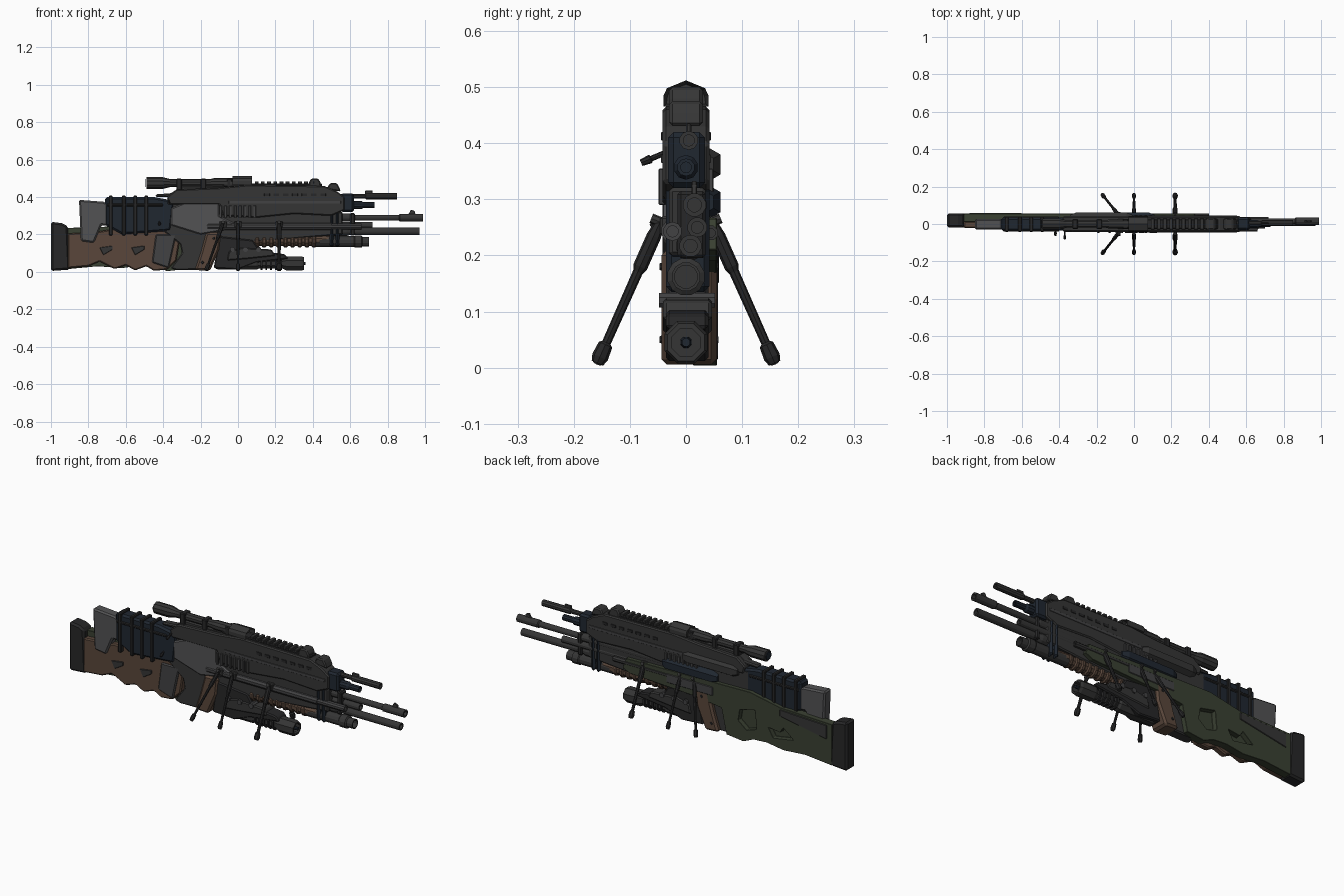
import bpy, bmesh, math
from mathutils import Vector

if "Cube" in bpy.data.objects:
    bpy.data.objects.remove(bpy.data.objects["Cube"])

def mat(name, c):
    m = bpy.data.materials.new(name)
    m.diffuse_color = (*c, 1)
    m.use_nodes = True
    m.node_tree.nodes["Principled BSDF"].inputs["Base Color"].default_value = m.diffuse_color
    return m

DARK = mat("gunmetal", (0.036, 0.036, 0.036))
BLACK = mat("black", (0.02, 0.02, 0.021))
NAVY = mat("navy", (0.014, 0.02, 0.03))
GREY = mat("steel_grey", (0.085, 0.085, 0.088))
MID = mat("mid_grey", (0.055, 0.055, 0.057))
BROWN = mat("brown", (0.1, 0.062, 0.043))
GREEN = mat("green", (0.042, 0.052, 0.032))

def finish(bm, name, m):
    bmesh.ops.recalc_face_normals(bm, faces=bm.faces)
    me = bpy.data.meshes.new(name)
    bm.to_mesh(me); bm.free()
    ob = bpy.data.objects.new(name, me)
    bpy.context.collection.objects.link(ob)
    me.materials.append(m)
    return ob

def prism(name, pts, y0, y1, m, bevel=0.006):
    """Side outline in x,z extruded across y with chamfered edges."""
    bm = bmesh.new()
    f = bm.faces.new([bm.verts.new((x, y0, z)) for x, z in pts])
    r = bmesh.ops.extrude_face_region(bm, geom=[f])
    for v in r["geom"]:
        if isinstance(v, bmesh.types.BMVert):
            v.co.y = y1
    ob = finish(bm, name, m)
    if bevel:
        b = ob.modifiers.new("chamfer", "BEVEL")
        b.width, b.segments, b.limit_method = bevel, 1, "ANGLE"
    return ob

def box(name, x0, x1, y0, y1, z0, z1, m, bevel=0.004):
    return prism(name, [(x0, z0), (x1, z0), (x1, z1), (x0, z1)], y0, y1, m, bevel)

def lathe(name, prof, a, d, m, n=12):
    """Turned part: prof is (distance, radius) along d from point a."""
    bm = bmesh.new()
    q = Vector((1, 0, 0)).rotation_difference(Vector(d))
    rings = []
    for t, r in prof:
        rings.append([bm.verts.new(Vector(a) + q @ Vector((t, r * math.cos(w), r * math.sin(w))))
                      for w in [2 * math.pi * (i + .5) / n for i in range(n)]])
    for p, s in zip(rings, rings[1:]):
        for i in range(n):
            bm.faces.new((p[i], p[(i + 1) % n], s[(i + 1) % n], s[i]))
    bm.faces.new(rings[0]); bm.faces.new(rings[-1])
    return finish(bm, name, m)

def barrel(name, y, z, prof, m, n=12, bore=0.6):
    x, r = prof[-1]
    return lathe(name, prof + [(x, r * bore), (x - 0.04, r * bore)], (0, y, z), (1, 0, 0), m, n)

# --- Stocks: brown on the front side, green on the back side ---
prism("butt_pad", [(-1, .005), (-.9, .012), (-.91, .245), (-.94, .26), (-1, .268)], -.018, .057, BLACK, .01)
prism("brown_stock", [(-.91, .02), (-.8, .03), (-.74, .055), (-.66, .015), (-.6, .035), (-.55, .008),
      (-.49, .03), (-.45, .006), (-.38, .012), (-.33, .06), (-.3, .24), (-.6, .24), (-.75, .215), (-.91, .205)],
      -.022, .015, BROWN)
green = prism("green_stock", [(-.91, .015), (-.75, .03), (-.62, .02), (-.52, .035), (-.44, .03), (-.38, .004), (-.28, .015),
      (-.25, .15), (-.1, .17), (.3, .19), (.34, .21), (.32, .265), (-.42, .28), (-.6, .245), (-.91, .235)],
      .012, .055, GREEN)
for i, pts in enumerate([[(-.46, .09), (-.4, .07), (-.35, .11), (-.36, .17), (-.45, .19)],
                         [(-.68, .09), (-.56, .07), (-.53, .12), (-.6, .11), (-.62, .14)]]):
    cut = prism(f"stock_cutter_{i}", pts, .028, .08, GREEN, 0)
    cut.hide_render = True
    cut.hide_set(True)
    b = green.modifiers.new("hole", "BOOLEAN")
    b.object, b.operation, b.solver = cut, "DIFFERENCE", "EXACT"
    green.modifiers.move(len(green.modifiers) - 1, 0)
prism("stock_top_wedge", [(-.88, .15), (-.6, .2), (-.6, .235), (-.88, .225)], .05, .059, DARK, .002)
for i, x in enumerate((-.72, -.55)):
    prism(f"stock_inlay_{i}", [(x, .09), (x + .05, .12), (x + .05, .14), (x - .02, .13)], -.027, -.02, DARK, .002)
prism("dark_grip", [(-.46, .05), (-.37, .02), (-.33, .2), (-.44, .2)], -.03, .01, MID)
prism("cheek_riser_grey", [(-.84, .165), (-.77, .155), (-.73, .25), (-.6, .24), (-.6, .36), (-.71, .37),
      (-.72, .375), (-.85, .385)], -.03, .028, GREY, .008)
prism("cheek_wrap", [(-.71, .25), (-.62, .2), (-.36, .22), (-.34, .38), (-.45, .4), (-.71, .4)], -.036, .034, NAVY, .01)
for i, x in enumerate((-.69, -.62, -.56, -.5)):
    box(f"wrap_strap_{i}", x, x + .02, -.042, .04, .195, .408, BLACK)
box("wrap_cross_strap", -.7, -.4, -.041, .039, .35, .365, BLACK)

# --- Receivers ---
prism("middle_receiver", [(-.4, .22), (-.3, .14), (.1, .16), (.56, .2), (.56, .32), (-.1, .37), (-.4, .38)], -.03, .035, DARK)
prism("grey_receiver", [(-.36, .25), (-.2, .2), (-.08, .22), (-.02, .26), (-.1, .3), (-.1, .38), (-.26, .38),
      (-.36, .34)], -.04, .03, GREY)
prism("lower_receiver", [(-.36, .02), (-.33, .01), (-.16, .012), (-.15, .2), (-.32, .2), (-.3, .1)], -.03, .03, DARK)
prism("wood_grip", [(-.23, .01), (-.15, .005), (-.1, .12), (-.09, .21), (-.17, .21), (-.2, .1)], -.044, .055, BROWN, .01)
for x in (-.19, -.13):
    for s, y in ((-1, -.043), (1, .054)):
        lathe("grip_screw", [(0, .008), (.004, .006)], (x, y, .05 if x < -.15 else .18), (0, s, 0), BLACK, 8)

# --- Top gun body, rail and vents ---
prism("upper_body", [(-.37, .36), (-.1, .36), (-.08, .3), (.1, .29), (.3, .31), (.5, .3), (.57, .33), (.57, .4),
      (.53, .43), (.46, .46), (.05, .465), (-.1, .45), (-.33, .44), (-.38, .4)], -.042, .042, DARK)
box("rail_base", -.08, .45, -.026, .026, .455, .472, BLACK)
for i in range(10):
    box(f"rail_tooth_{i}", .09 + i * .033, .11 + i * .033, -.03, .03, .47, .484, DARK, .002)
for s in (-1, 1):
    y0, y1 = sorted((s * .040, s * .0445))
    for i in range(7):
        box("body_slot", .14 + i * .05, .17 + i * .05, y0, y1, .405, .42, BLACK, .001)
    for i in range(8):
        x = -.1 + i * .026
        box("vent_rib", x, x + .014, *sorted((s * .036, s * .049)), .29, .355, MID, .002)
    box("body_side_strip", -.05, .55, y0, y1, .365, .38, MID, .001)
for i, (x, z) in enumerate(((.41, .5), (.51, .475))):
    prism(f"sight_block_{i}", [(x - .035, .44), (x + .04, .43), (x + .03, z - .02), (x + .018, z), (x - .018, z),
          (x - .03, z - .02)], -.03, .03, DARK)
box("front_cap", .55, .62, -.032, .034, .32, .42, NAVY, .01)

# --- Scope ---
barrel("scope_tube", 0, .475, [(.02, .02), (-.37, .02), (-.4, .03), (-.49, .03)][::-1] and
       [(-.49, .02), (-.488, .031), (-.4, .031), (-.36, .021), (-.15, .021), (-.13, .026), (0, .028)], DARK, 10)
lathe("scope_eyepiece", [(0, .022), (.004, .022)], (-.495, 0, .475), (1, 0, 0), NAVY, 10)
hood = [(-.04, .465), (.04, .465), (.04, .485), (.034, .498), (0, .512), (-.034, .498), (-.04, .485)]
bm = bmesh.new()
f = bm.faces.new([bm.verts.new((-.03, y, z)) for y, z in hood])
r = bmesh.ops.extrude_face_region(bm, geom=[f])
bmesh.ops.translate(bm, vec=(.105, 0, 0), verts=[v for v in r["geom"] if isinstance(v, bmesh.types.BMVert)])
end = [g for g in r["geom"] if isinstance(g, bmesh.types.BMFace)]
bmesh.ops.inset_region(bm, faces=end, thickness=.007)
bmesh.ops.translate(bm, vec=(-.03, 0, 0), verts=end[0].verts)
finish(bm, "scope_hood", DARK)
for i, x in enumerate((-.33, -.2, -.06)):
    box(f"scope_ring_{i}", x, x + .03, -.026, .026, .43, .498, BLACK)
prism("scope_mount", [(-.44, .4), (-.1, .4), (-.05, .46), (-.3, .46), (-.36, .42), (-.44, .415)], -.02, .02, DARK)

# --- Barrels ---
barrel("top_barrel", .005, .405, [(.5, .012), (.68, .012), (.685, .017), (.85, .017)], DARK, 10)
box("top_front_sight", .68, .72, 0, .01, .41, .435, DARK, .003)
barrel("second_barrel", 0, .357, [(.5, .022), (.66, .022), (.67, .016), (.73, .016)], NAVY, 10)
barrel("upper_long_barrel", .015, .29, [(.1, .022), (.6, .022), (.61, .016), (.86, .016), (.865, .021), (.99, .021)], DARK)
prism("long_front_sight", [(.9, .3), (.95, .3), (.945, .325), (.925, .333), (.915, .315)], .01, .02, DARK, .002)
barrel("lower_long_barrel", .008, .217, [(.1, .026), (.58, .026), (.6, .02), (.97, .02)], DARK)
barrel("middle_tube", .02, .25, [(.1, .018), (.72, .018)], DARK)
barrel("side_tube", -.024, .243, [(-.17, .014), (-.16, .021), (.5, .021), (.5, .017), (.66, .017)], MID, 10)
barrel("back_side_tube", .044, .24, [(-.05, .014), (.4, .014)], DARK, 8)
barrel("magazine_tube", 0, .162, [(.4, .03), (.62, .03), (.625, .034), (.66, .034), (.665, .026), (.7, .026)], DARK, 12, .8)
for i, x in enumerate((.49, .52)):
    box(f"barrel_band_{i}", x, x + .022, -.036, .042, .135, .325, NAVY, .01)
box("barrel_clamp", .6, .625, -.015, .035, .195, .315, BLACK, .006)

# --- Brown pump fore-end with ribs ---
lathe("pump_core", [(0, .02), (.02, .03), (.38, .031), (.47, .024)], (.05, 0, .168), (1, 0, 0), BROWN, 10)
for i in range(9):
    lathe(f"pump_rib_{i}", [(0, .03), (.006, .036), (.018, .036), (.024, .03)], (.09 + i * .038, 0, .166), (1, 0, 0), BROWN, 10)

# --- Under-barrel launcher ---
barrel("launcher_barrel", 0, .045, [(-.12, .03), (-.1, .036), (.1, .036), (.11, .03), (.24, .03), (.26, .041),
       (.34, .041), (.353, .036)], DARK, 8, .75)
lathe("launcher_core", [(0, .011), (.05, .008)], (.31, 0, .045), (1, 0, 0), NAVY, 8)
prism("launcher_frame", [(-.13, .02), (.0, .012), (.1, .05), (.27, .07), (.25, .095), (.12, .11), (.08, .17), (-.1, .19)],
      -.036, .04, BLACK)
prism("launcher_side_plate", [(-.06, .06), (.06, .07), (.2, .085), (.18, .12), (.02, .13), (-.05, .11)], -.041, .046, DARK)
for i, x in enumerate((-.03, .04, .11)):
    lathe(f"launcher_clip_{i}", [(0, .014), (.1, .014)], (x, -.048, .12), (0, 1, 0), MID, 8)
for i in range(5):
    lathe(f"launcher_ring_{i}", [(0, .039), (.01, .039)], (.12 + i * .026, 0, .045), (1, 0, 0), BLACK, 8)

# --- Back side hexagonal housings ---
for i, z in enumerate((.362, .295)):
    lathe(f"hex_housing_{i}", [(0, .022), (.03, .036), (.3, .036), (.33, .022)], (-.34 + i * .12, .03, z), (1, 0, 0), NAVY if i else DARK, 6)
box("back_bolt_cover", -.2, .08, .04, .058, .2, .25, MID)

# --- Bolt handles on the front side ---
for x, y, z in ((-.37, -.08, .365), (-.42, -.062, .25)):
    a = Vector((x, -.02, z + .025)); v = Vector((x, y, z)) - a
    lathe("bolt_handle", [(0, .005), (v.length - .02, .005), (v.length - .018, .008), (v.length, .006)], a, v, BLACK, 8)

# --- Three bipods, legs mirrored across y ---
for i, (xt, xf, k) in enumerate(((-.08, -.17, .8), (0, 0, .8), (.22, .22, 1))):
    for s in (-1, 1):
        a = Vector((xt, s * .045, .262)); v = Vector((xf, s * .158, .008)) - a
        L = v.length
        lathe(f"bipod_leg_{i}", [(0, .008), (.03, .013 * k), (.09, .013 * k), (.1, .009 * k), (L - .04, .008 * k), (L - .036, .013 * k),
              (L - .012, .015 * k), (L, .011 * k)], a, v, BLACK, 8)
        lathe(f"bipod_knob_{i}", [(0, .009), (.03, .009)], (xt, s * .034, .255), (0, s, .4), DARK, 8)
    box(f"bipod_mount_{i}", xt - .02, xt + .02, -.046, .046, .235, .27, DARK)
